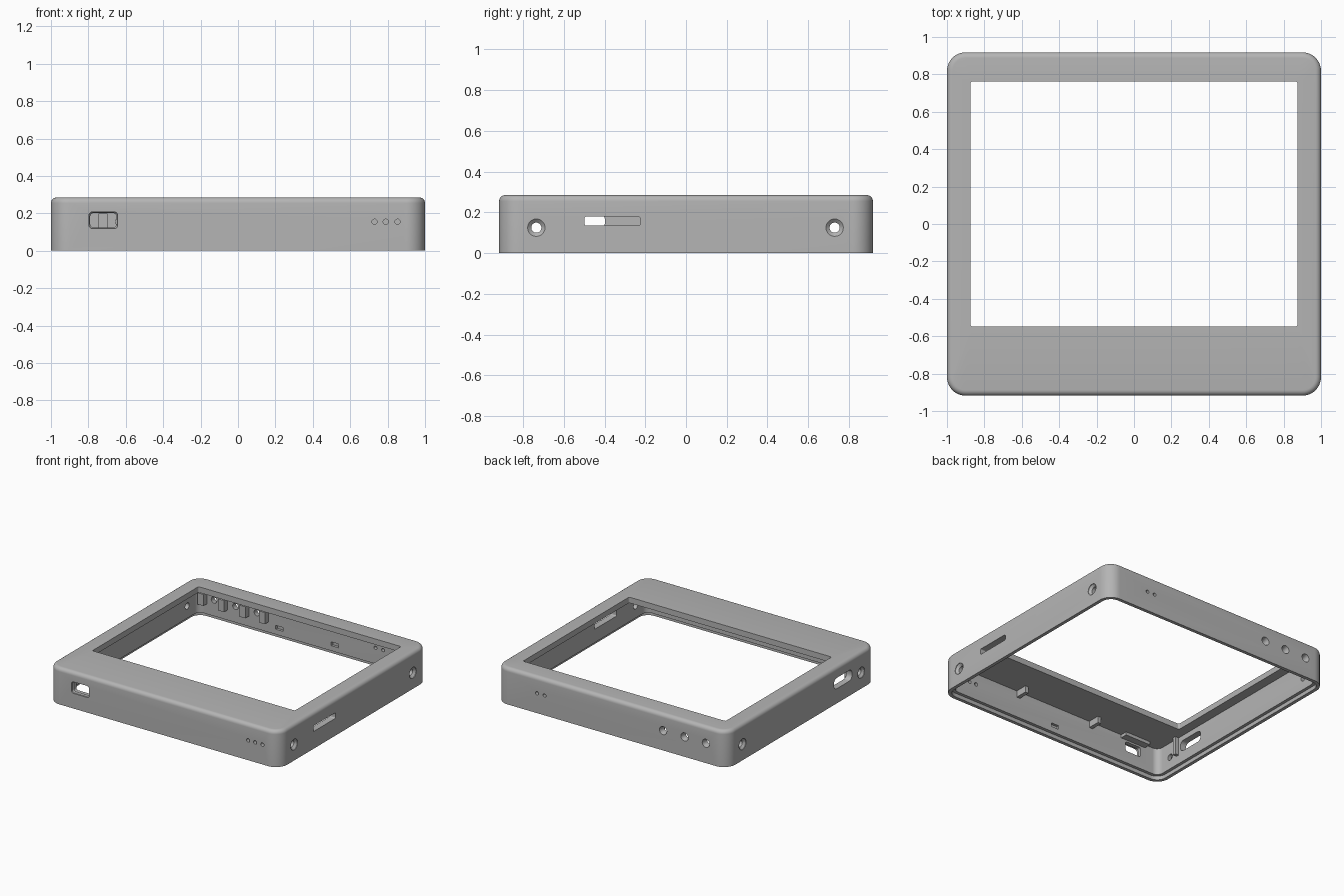
import bpy, bmesh, math
from mathutils import Matrix, Vector

if "Cube" in bpy.data.objects:
    bpy.data.objects.remove(bpy.data.objects["Cube"])

HX, HY, H = 1.0, 0.918, 0.285      # outer half sizes and height
WALL, LIP = 0.05, 0.026            # wall thickness, thin rim at the open bottom

grey = bpy.data.materials.new("plain grey")
grey.diffuse_color = (0.46, 0.46, 0.46, 1)
grey.use_nodes = True
grey.node_tree.nodes["Principled BSDF"].inputs["Base Color"].default_value = grey.diffuse_color


def finish(bm, name):
    bmesh.ops.recalc_face_normals(bm, faces=bm.faces)
    mesh = bpy.data.meshes.new(name)
    bm.to_mesh(mesh)
    bm.free()
    mesh.materials.append(grey)
    ob = bpy.data.objects.new(name, mesh)
    bpy.context.collection.objects.link(ob)
    return ob


def outline(hx, hy, r, cx=0, cy=0, seg=10):
    """Points of a rounded rectangle."""
    pts = []
    for k, (sx, sy) in enumerate([(1, 1), (-1, 1), (-1, -1), (1, -1)]):
        for i in range(seg + 1):
            a = math.pi / 2 * (k + i / seg)
            pts.append((cx + sx * (hx - r) + r * math.cos(a),
                        cy + sy * (hy - r) + r * math.sin(a)))
    return pts


def bridge(bm, a, b):
    for i in range(len(a)):
        j = (i + 1) % len(a)
        bm.faces.new((a[i], a[j], b[j], b[i]))


def inset_ring(d, z):
    return [(x, y, z) for x, y in outline(HX - d, HY - d, 0.1 - d)]


def window_ring(z):
    return [(x, y, z) for x, y in outline(0.875, 0.655, 0.012, 0, 0.107)]


# Shell: outer wall, rounded top edge, window, inner wall and stepped rim
F = 0.03
rings = [inset_ring(0, 0)]
for i in range(7):
    a = math.pi / 2 * i / 6
    rings.append(inset_ring(F * (1 - math.cos(a)), H - F + F * math.sin(a)))
rings += [window_ring(H), window_ring(H - 0.045), inset_ring(WALL, H - 0.045),
          inset_ring(WALL, 0.03), inset_ring(LIP, 0.03), inset_ring(LIP, 0)]
bm = bmesh.new()
loops = [[bm.verts.new(p) for p in ring] for ring in rings]
for i, loop in enumerate(loops):
    bridge(bm, loop, loops[(i + 1) % len(loops)])
shell = finish(bm, "case_shell")

# Openings: each one is a loft through the wall, written as
# (depth from outer face, half width, half height, corner radius)
cut = bmesh.new()


def opening(side, u, z, profile):
    sections = []
    for depth, hw, hh, r in profile:
        ring = []
        for a, b in outline(hw, hh, r, u, z, 5):
            if side in ("left", "right"):
                s = 1 if side == "right" else -1
                p = (s * (HX - depth), a, b)
            else:
                s = 1 if side == "back" else -1
                p = (a, s * (HY - depth), b)
            ring.append(cut.verts.new(p))
        sections.append(ring)
    for a, b in zip(sections, sections[1:]):
        bridge(cut, a, b)
    cut.faces.new(sections[0])
    cut.faces.new(sections[-1])


def hole(side, u, z, r, sink=None):
    sink = sink or r
    opening(side, u, z, [(-0.02, sink, sink, sink * 0.999), (0.004, sink, sink, sink * 0.999),
                         (0.02, r, r, r * 0.999), (0.12, r, r, r * 0.999)])


for side in ("left", "right"):
    for y in (-0.735, 0.73):
        hole(side, y, 0.125, 0.025, 0.043)             # countersunk screw holes
for x in (-0.815, -0.63, -0.445):
    hole("back", x, 0.155, 0.024, 0.032)               # button holes
for x in (0.58, 0.645):
    hole("back", x, 0.155, 0.013)                      # indicator holes
for x in (0.73, 0.79, 0.853):
    hole("front", x, 0.155, 0.014)
opening("right", -0.362, 0.157, [(-0.02, 0.136, 0.022, 0.008), (0.12, 0.136, 0.022, 0.008)])
opening("left", -0.51, 0.157, [(-0.02, 0.112, 0.042, 0.035), (0.12, 0.112, 0.042, 0.035)])
opening("front", -0.72, 0.163, [(-0.02, 0.077, 0.045, 0.02), (0.012, 0.077, 0.045, 0.02),
                                (0.02, 0.07, 0.038, 0.016), (0.12, 0.07, 0.038, 0.016)])
# Shallow snap notches on the inner faces
for side, x in (("back", -0.25), ("back", 0.23), ("front", 0.0)):
    opening(side, x, 0.085, [(0.03, 0.032, 0.015, 0.002), (0.12, 0.032, 0.015, 0.002)])
cutter = finish(cut, "opening_cutter")
cutter.hide_render = True
cutter.hide_viewport = True

mod = shell.modifiers.new("openings", "BOOLEAN")
mod.object = cutter
mod.operation = "DIFFERENCE"
mod.solver = "EXACT"
bpy.context.view_layer.objects.active = shell
shell.select_set(True)
bpy.ops.object.modifier_apply(modifier=mod.name)
bpy.ops.object.shade_smooth_by_angle(angle=math.radians(30))
bpy.data.objects.remove(cutter)


def box(name, lo, hi):
    lo, hi = Vector(lo), Vector(hi)
    bm = bmesh.new()
    bmesh.ops.create_cube(bm, size=1, matrix=Matrix.Translation((lo + hi) / 2)
                          @ Matrix.Diagonal((*(hi - lo), 1)))
    return finish(bm, name)


IN = HY - WALL + 0.005
TOP = H - 0.04
# Button guides between the holes on the back wall
for x in (-0.9, -0.722, -0.538, -0.37):
    box("button_guide", (x - 0.025, IN - 0.05, 0.11), (x + 0.025, IN, 0.2))
# Support ribs on the front wall, under the top plate
for x in (0.34, -0.33):
    box("support_rib", (x - 0.015, -IN, 0.19), (x + 0.015, -IN + 0.1, TOP))
# Ledge above the port opening
box("port_ledge", (-0.83, -IN, 0.215), (-0.61, -IN + 0.06, TOP))
# Stop beside the left slot
box("slot_stop", (-HX + WALL - 0.005, -0.665, 0.1), (-HX + WALL + 0.03, -0.64, TOP))
